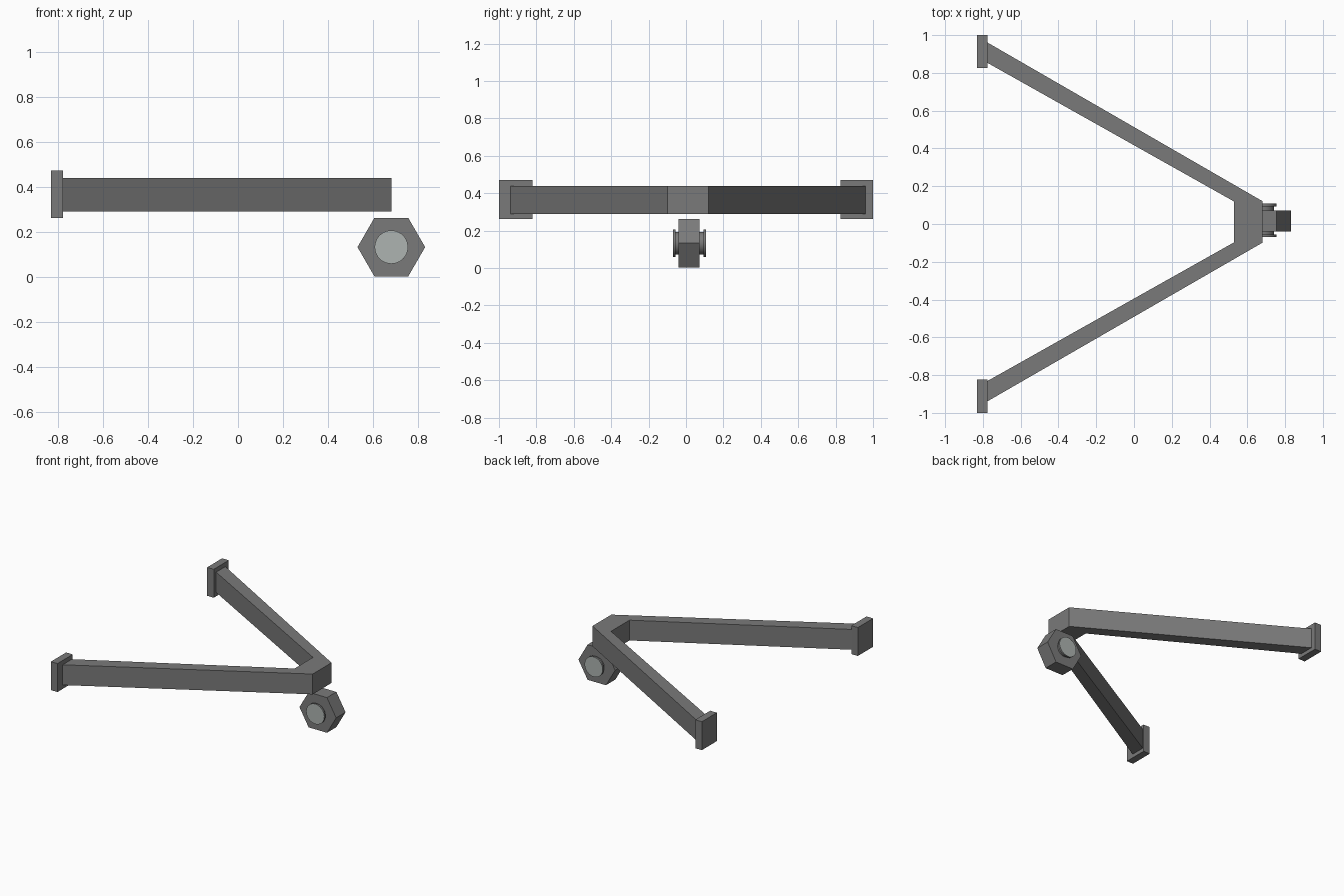
import bpy, bmesh, math
from mathutils import Matrix, Vector

if "Cube" in bpy.data.objects:
    bpy.data.objects.remove(bpy.data.objects["Cube"])


def material(name, colour):
    m = bpy.data.materials.new(name)
    m.diffuse_color = (*colour, 1)
    m.use_nodes = True
    m.node_tree.nodes["Principled BSDF"].inputs["Base Color"].default_value = m.diffuse_color
    return m


GREY = material("dark grey metal", (0.195, 0.195, 0.195))
PALE = material("pale steel", (0.42, 0.455, 0.44))


def finish(name, bm, mats):
    bmesh.ops.recalc_face_normals(bm, faces=bm.faces[:])
    me = bpy.data.meshes.new(name)
    bm.to_mesh(me)
    bm.free()
    for m in mats:
        me.materials.append(m)
    ob = bpy.data.objects.new(name, me)
    bpy.context.collection.objects.link(ob)
    return ob


def box(name, lo, hi):
    lo, hi = Vector(lo), Vector(hi)
    bm = bmesh.new()
    bmesh.ops.create_cube(bm, size=1)
    bmesh.ops.scale(bm, vec=hi - lo, verts=bm.verts[:])
    bmesh.ops.translate(bm, vec=(lo + hi) / 2, verts=bm.verts[:])
    return finish(name, bm, [GREY])


def disc(name, radius, y0, y1, sides, centre=(0.68, 0.133), cap=False):
    """Cylinder along y; optionally pale on its flat ends."""
    bm = bmesh.new()
    ring = [2 * math.pi * i / sides for i in range(sides)]
    face = bm.faces.new([bm.verts.new((centre[0] + radius * math.cos(a), y0,
                                       centre[1] + radius * math.sin(a))) for a in ring])
    out = bmesh.ops.extrude_face_region(bm, geom=[face])["geom"]
    bmesh.ops.translate(bm, vec=(0, y1 - y0, 0),
                        verts=[v for v in out if isinstance(v, bmesh.types.BMVert)])
    bm.normal_update()
    for f in bm.faces:
        end = abs(f.normal.y) > 0.9
        f.material_index = 1 if cap and end else 0
        f.smooth = sides > 12 and not end
    for e in bm.edges:
        if len({f.smooth for f in e.link_faces}) > 1:
            e.smooth = False
    return finish(name, bm, [GREY, PALE])


# V-shaped frame: half outline mirrored about its centre line, then extruded
MID = 0.011
half = [(0.68, 0.11), (-0.79, 0.958), (-0.79, 0.85), (0.53, 0.108)]
outline = [(x, MID + y) for x, y in half] + [(x, MID - y) for x, y in reversed(half)]
bm = bmesh.new()
upper = [bm.verts.new((x, y, 0.44)) for x, y in outline]
lower = [bm.verts.new((x, y, 0.29)) for x, y in outline]
# two arms (quads) joined by the crossbar (quad) on top and bottom
for ring in (upper, lower):
    for idx in ((0, 1, 2, 3), (4, 5, 6, 7), (0, 3, 4, 7)):
        bm.faces.new([ring[i] for i in idx])
for i in range(8):
    j = (i + 1) % 8
    bm.faces.new((upper[i], upper[j], lower[j], lower[i]))
finish("v_frame", bm, [GREY])

# Mounting plates at the arm ends
for side, y0, y1 in (("front", -1.0, -0.822), ("back", 0.825, 1.0)):
    box(side + "_mounting_plate", (-0.83, y0, 0.262), (-0.776, y1, 0.472))

# Hexagonal wheel under the apex
disc("hex_wheel", 0.15, -0.039, 0.071, 6)

# Axle with a flange on each end
disc("axle_barrel", 0.061, -0.06, 0.095, 40)
disc("front_axle_flange", 0.074, -0.069, -0.055, 40, cap=True)
disc("back_axle_flange", 0.074, 0.093, 0.108, 40, cap=True)
